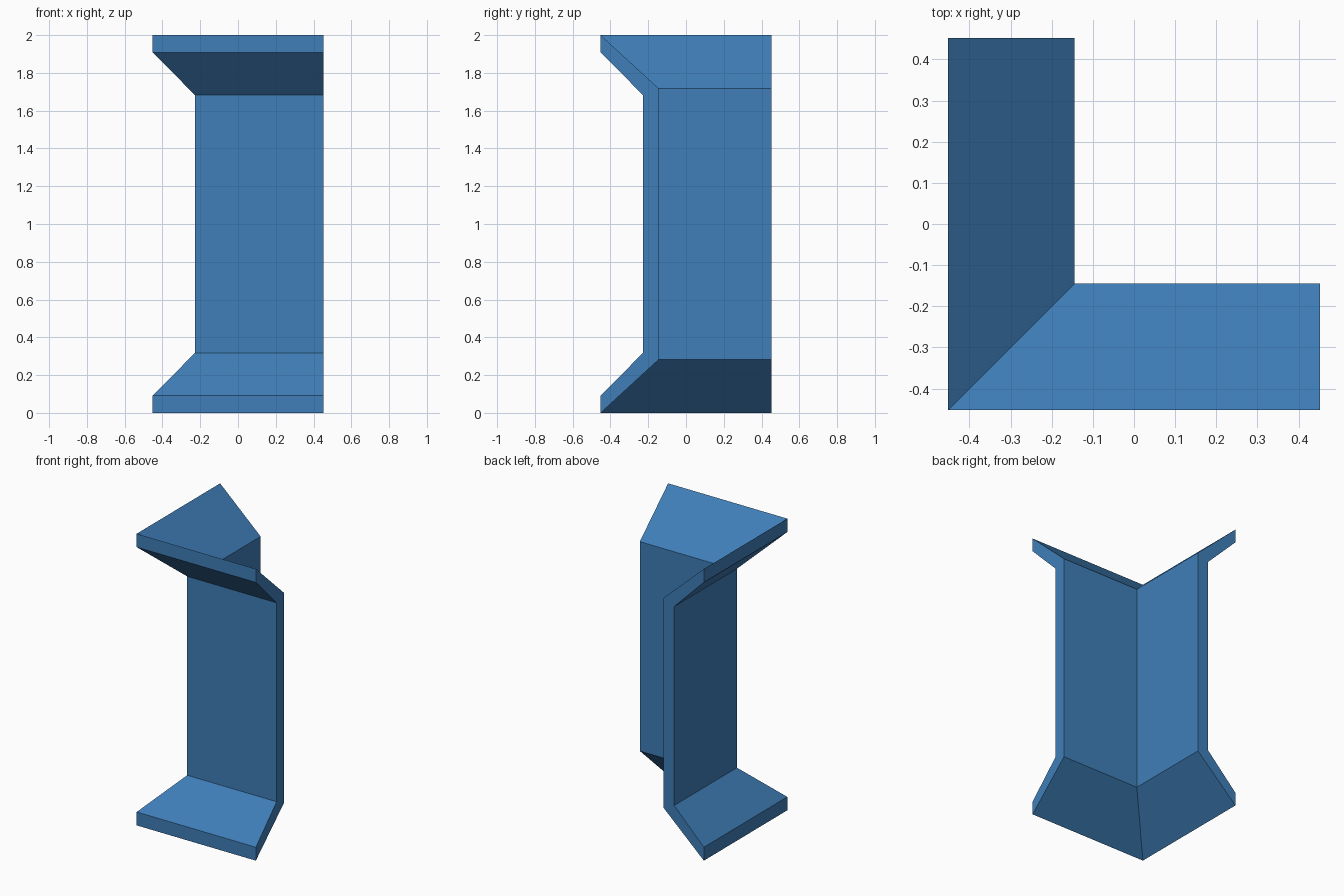
import bpy, bmesh

if "Cube" in bpy.data.objects:
    bpy.data.objects.remove(bpy.data.objects["Cube"])

E = 0.452          # outer edge of the flanges, also the free ends of both arms
OUTER = -0.227     # outer wall face
INNER = -0.145     # inner wall face
H = 2.0

# Lower half of the wall section (offset from centre, height), mirrored for the top
outer_half = [(-E, 0.0), (-E, 0.092), (OUTER, 0.318)]
inner_half = [(INNER, 0.282)]
flip = lambda pts: [(d, H - z) for d, z in reversed(pts)]
profile = outer_half + flip(outer_half) + flip(inner_half) + inner_half

# Stations along the L-shaped path: left arm end, mitred corner, front arm end
stations = [lambda d, z: (d, E, z),
            lambda d, z: (d, d, z),
            lambda d, z: (E, d, z)]

bm = bmesh.new()
rings = [[bm.verts.new(place(d, z)) for d, z in profile] for place in stations]
n = len(profile)
for a, b in zip(rings, rings[1:]):
    for i in range(n):
        j = (i + 1) % n
        bm.faces.new((a[i], a[j], b[j], b[i]))

# End caps
bm.faces.new(rings[0])
bm.faces.new(rings[-1])
bmesh.ops.recalc_face_normals(bm, faces=bm.faces)

mesh = bpy.data.meshes.new("corner_wall")
bm.to_mesh(mesh)
bm.free()
wall = bpy.data.objects.new("corner_wall", mesh)
bpy.context.collection.objects.link(wall)

# Blue finish
blue = bpy.data.materials.new("blue")
blue.diffuse_color = (0.05, 0.21, 0.48, 1.0)
blue.use_nodes = True
blue.node_tree.nodes["Principled BSDF"].inputs["Base Color"].default_value = blue.diffuse_color
mesh.materials.append(blue)
